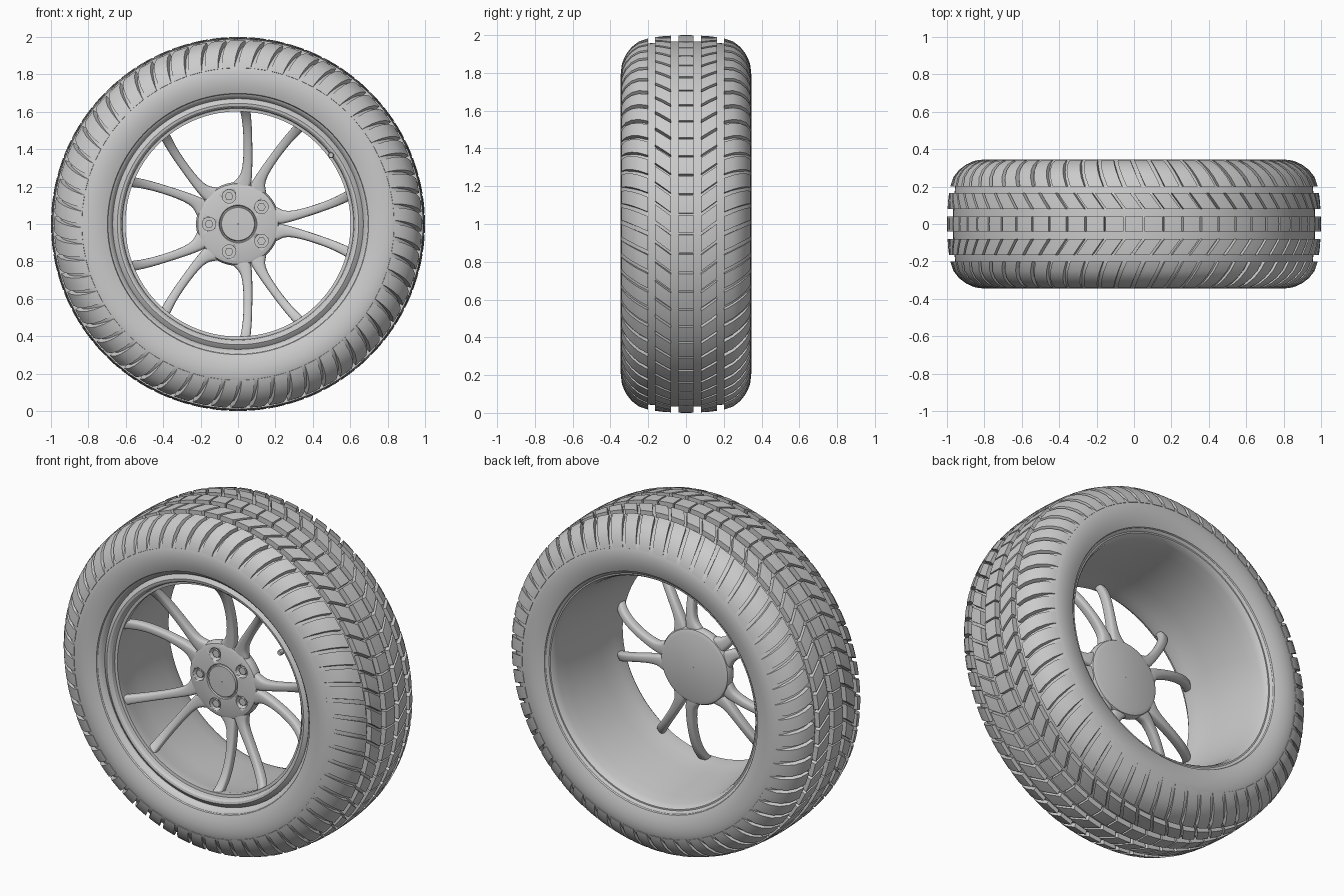
import bpy, bmesh
from math import sin, cos, pi, radians

if "Cube" in bpy.data.objects:
    bpy.data.objects.remove(bpy.data.objects["Cube"])

N_BLOCKS = 60


def pt(y, r, a):
    """Point around the wheel axle (along y, at height 1)."""
    return (r * cos(a), y, 1 + r * sin(a))


def finish(name, bm, angle=30):
    bmesh.ops.recalc_face_normals(bm, faces=bm.faces)
    me = bpy.data.meshes.new(name)
    bm.to_mesh(me)
    bm.free()
    ob = bpy.data.objects.new(name, me)
    bpy.context.collection.objects.link(ob)
    bpy.ops.object.select_all(action='DESELECT')
    ob.select_set(True)
    bpy.context.view_layer.objects.active = ob
    bpy.ops.object.shade_smooth_by_angle(angle=radians(angle))
    return ob


def loft(bm, rings, wrap=False):
    """Skin a list of equal closed point loops; cap the ends unless wrapped."""
    vs = [[bm.verts.new(p) for p in ring] for ring in rings]
    n = len(vs[0])
    for i in range(len(vs) if wrap else len(vs) - 1):
        a, b = vs[i], vs[(i + 1) % len(vs)]
        for j in range(n):
            k = (j + 1) % n
            bm.faces.new((a[j], a[k], b[k], b[j]))
    if not wrap:
        bm.faces.new(vs[0])
        bm.faces.new(vs[-1])


def revolve(name, profile, segs=144, angle=30):
    bm = bmesh.new()
    loft(bm, [[pt(y, r, 2 * pi * i / segs) for y, r in profile] for i in range(segs)], True)
    return finish(name, bm, angle)


# Tyre carcass: sidewalls with bead ridges and the floor of the tread grooves
half = [(0.0, 0.968), (0.1, 0.966), (0.2, 0.956), (0.245, 0.942), (0.28, 0.915), (0.308, 0.885),
        (0.327, 0.862), (0.338, 0.84), (0.345, 0.81), (0.346, 0.775), (0.341, 0.74), (0.333, 0.712),
        (0.328, 0.698), (0.32, 0.694), (0.316, 0.686), (0.306, 0.677), (0.295, 0.67)]
revolve("tyre_body", half + [(-y, r) for y, r in reversed(half[1:])], 180)


# Tread rows: separate slanted blocks standing on the carcass
def tread_row(name, top, base, side, slant, gap, steps=4):
    bm = bmesh.new()
    pitch = 2 * pi / N_BLOCKS
    y0 = top[0][0]
    for k in range(N_BLOCKS):
        rings = []
        for j in range(steps + 1):
            a = k * pitch + (j / steps - 0.5) * (pitch - gap)
            rings.append([pt(side * y, r, a + slant * (y - y0)) for y, r in top + base[::-1]])
        loft(bm, rings)
    finish(name, bm)


tread_row("tread_centre", [(-0.041, 0.999), (0, 1.0), (0.041, 0.999)],
          [(-0.041, 0.96), (0.041, 0.96)], 1, 0, 0.010)
for label, side in (("front", -1), ("back", 1)):
    tread_row("tread_mid_" + label, [(0.08, 0.997), (0.125, 0.994), (0.165, 0.989)],
              [(0.08, 0.955), (0.165, 0.95)], side, 0.75, 0.018)
    tread_row("tread_shoulder_" + label,
              [(0.2, 0.983), (0.25, 0.966), (0.288, 0.937), (0.318, 0.898), (0.336, 0.858), (0.3415, 0.835)],
              [(0.2, 0.945), (0.24, 0.93), (0.275, 0.9), (0.3, 0.87), (0.32, 0.848), (0.332, 0.83)],
              side, 0.45, 0.024)

# Rim: front lip, small step, smooth flaring barrel, rear lip
revolve("rim", [(-0.285, 0.672), (-0.300, 0.655), (-0.306, 0.645), (-0.303, 0.632), (-0.292, 0.622),
                (-0.270, 0.618), (-0.268, 0.602), (-0.235, 0.602), (-0.20, 0.610), (-0.08, 0.620),
                (0.06, 0.630), (0.2, 0.645), (0.27, 0.655), (0.30, 0.664), (0.309, 0.672),
                (0.309, 0.682), (0.295, 0.684), (0.25, 0.68), (-0.25, 0.66)])

# Hub disc with a ring groove around the centre cap
hub = revolve("hub", [(-0.150, 0.002), (-0.148, 0.088), (-0.140, 0.092), (-0.140, 0.097), (-0.147, 0.101),
                      (-0.145, 0.195), (-0.138, 0.215), (-0.122, 0.224), (-0.095, 0.224), (-0.080, 0.216),
                      (-0.072, 0.195), (-0.070, 0.002)], 96)


# Lug pockets cut from the hub, each with a hexagonal nut
def posts(name, r, y0, y1, sides):
    bm = bmesh.new()
    for k in range(5):
        a = radians(36 + 72 * k)
        cx, cz = 0.155 * cos(a), 1 + 0.155 * sin(a)
        loft(bm, [[(cx + r * cos(2 * pi * i / sides), y, cz + r * sin(2 * pi * i / sides))
                   for i in range(sides)] for y in (y0, y1)])
    return finish(name, bm)


cutter = posts("lug_hole_cutter", 0.036, -0.2, -0.105, 32)
cutter.hide_render = True
cutter.hide_set(True)
cut = hub.modifiers.new("lug_holes", 'BOOLEAN')
cut.operation = 'DIFFERENCE'
cut.object = cutter
posts("lug_nuts", 0.023, -0.138, -0.10, 6)

# Five Y-shaped spoke pairs: (radial u, sideways v, half width, axle y, half thickness)
path = [(0.16, 0.055, 0.060, -0.110, 0.028), (0.215, 0.038, 0.044, -0.112, 0.029),
        (0.27, 0.036, 0.028, -0.118, 0.029), (0.385, 0.068, 0.023, -0.135, 0.028),
        (0.50, 0.108, 0.024, -0.170, 0.028), (0.565, 0.138, 0.026, -0.210, 0.030),
        (0.592, 0.152, 0.028, -0.240, 0.030), (0.602, 0.158, 0.028, -0.248, 0.028)]
section = [(-1, -0.6), (-0.65, -1), (0.65, -1), (1, -0.6), (1, 0.6), (0.65, 1), (-0.65, 1), (-1, 0.6)]
bm = bmesh.new()
for k in range(5):
    c, s = cos(radians(72 * k)), sin(radians(72 * k))
    for side in (-1, 1):
        rings = []
        for i, (u, v, w, y, t) in enumerate(path):
            p, q = path[max(i - 1, 0)], path[min(i + 1, len(path) - 1)]
            du, dv = q[0] - p[0], q[1] - p[1]
            length = (du * du + dv * dv) ** 0.5
            ring = []
            for m, n in section:
                uu, vv = u - m * w * dv / length, (v + m * w * du / length) * side
                ring.append((uu * c - vv * s, y + n * t, 1 + uu * s + vv * c))
            rings.append(ring)
        loft(bm, rings)
spokes = finish("spokes", bm, 60)
spokes.modifiers.new("smooth", 'SUBSURF').levels = 2
spokes.modifiers["smooth"].render_levels = 2

# Valve stem on the front lip
bm = bmesh.new()
loft(bm, [[(0.497 + r * cos(i * pi / 8), y, 1.368 + r * sin(i * pi / 8)) for i in range(16)]
          for y, r in ((-0.24, 0.012), (-0.30, 0.012), (-0.30, 0.016), (-0.32, 0.016), (-0.325, 0.012))])
finish("valve_stem", bm)
